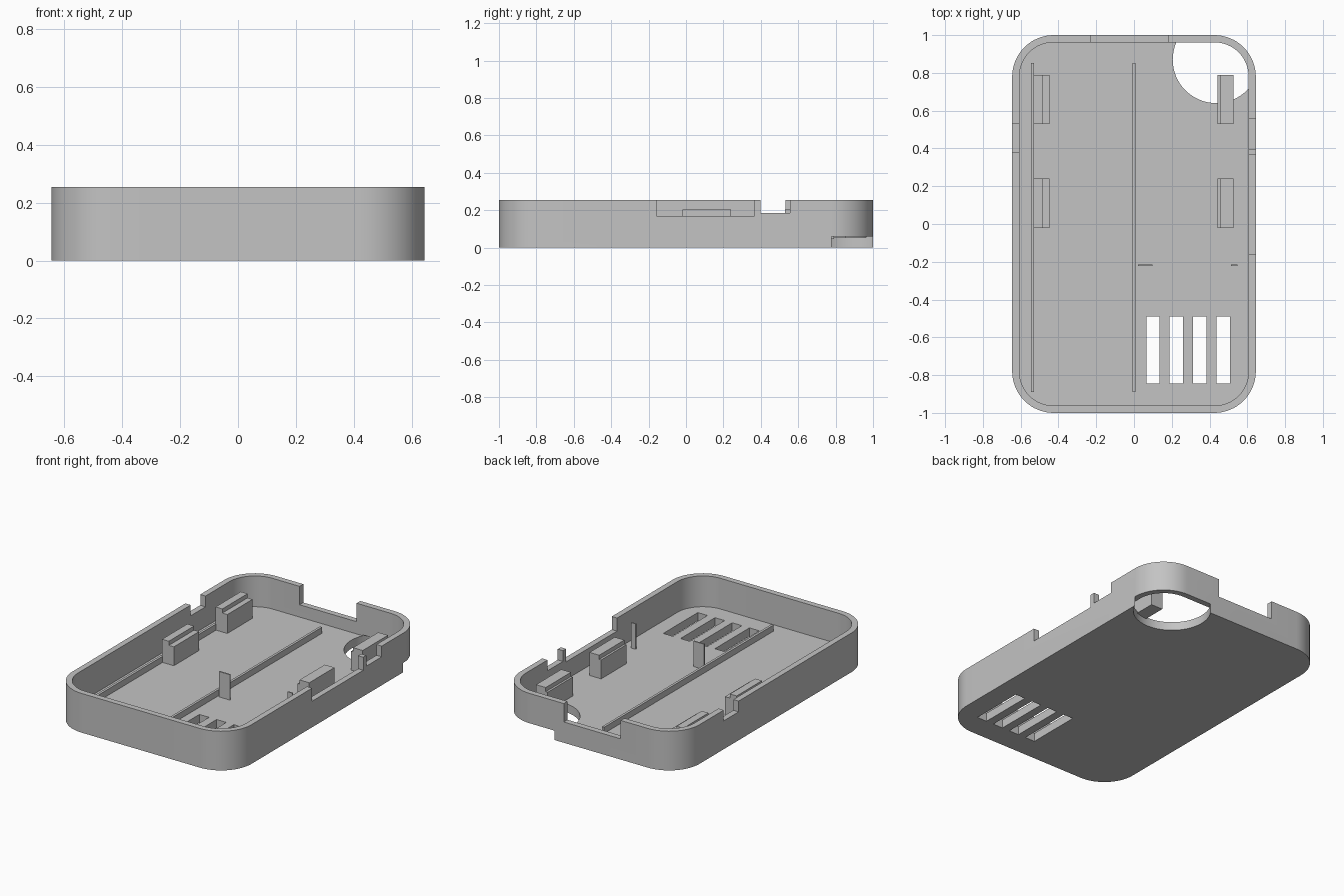
import bpy, bmesh, math

if "Cube" in bpy.data.objects:
    bpy.data.objects.remove(bpy.data.objects["Cube"], do_unlink=True)

grey = bpy.data.materials.new("plain_grey")
grey.use_nodes = True
grey.diffuse_color = (0.55, 0.55, 0.55, 1)
grey.node_tree.nodes["Principled BSDF"].inputs["Base Color"].default_value = (0.55, 0.55, 0.55, 1)

HALF_X, HALF_Y, HEIGHT = 0.645, 1.0, 0.255
WALL, FLOOR, RADIUS = 0.038, 0.055, 0.22


def prism(name, points, low, high, axis="z"):
    """Extrude a closed outline along z, or an x-z outline along y."""
    def place(p, d):
        return (p[0], p[1], d) if axis == "z" else (p[0], d, p[1])
    bm = bmesh.new()
    face = bm.faces.new([bm.verts.new(place(p, low)) for p in points])
    new = bmesh.ops.extrude_face_region(bm, geom=[face])["geom"]
    shift = (0, 0, high - low) if axis == "z" else (0, high - low, 0)
    bmesh.ops.translate(bm, vec=shift, verts=[v for v in new if isinstance(v, bmesh.types.BMVert)])
    bmesh.ops.recalc_face_normals(bm, faces=bm.faces)
    mesh = bpy.data.meshes.new(name)
    bm.to_mesh(mesh)
    bm.free()
    mesh.materials.append(grey)
    ob = bpy.data.objects.new(name, mesh)
    bpy.context.collection.objects.link(ob)
    return ob


def box(name, x0, x1, y0, y1, z0, z1):
    return prism(name, [(x0, y0), (x1, y0), (x1, y1), (x0, y1)], z0, z1)


def arc(cx, cy, r, start, sweep, n):
    angles = [math.radians(start + sweep * i / n) for i in range(n + 1)]
    return [(cx + r * math.cos(a), cy + r * math.sin(a)) for a in angles]


def rounded(hx, hy, r):
    pts = []
    for i, (sx, sy) in enumerate([(1, 1), (-1, 1), (-1, -1), (1, -1)]):
        pts += arc(sx * (hx - r), sy * (hy - r), r, 90 * i, 90, 16)
    return pts


def cut(target, cutter):
    cutter.hide_render = True
    mod = target.modifiers.new("cut", "BOOLEAN")
    mod.operation, mod.solver, mod.object = "DIFFERENCE", "EXACT", cutter
    bpy.context.view_layer.objects.active = target
    bpy.ops.object.modifier_apply(modifier=mod.name)
    bpy.data.objects.remove(cutter, do_unlink=True)


# Open tray with rounded corners
tray = prism("tray_shell", rounded(HALF_X, HALF_Y, RADIUS), 0, HEIGHT)
cut(tray, prism("cavity", rounded(HALF_X - WALL, HALF_Y - WALL, RADIUS - WALL), FLOOR, 0.4))

# Round corner opening through the floor and the foot of the wall
cut(tray, prism("round_opening", arc(0.435, 0.87, 0.23, 0, 360 * 63 / 64, 63), -0.1, 0.061))

# Four speaker slots
for i in range(4):
    x = 0.065 + 0.124 * i
    cut(tray, box("slot", x, x + 0.07, -0.845, -0.49, -0.1, 0.1))

# Notches in the side walls and the back wall
for x0, x1, y0, y1, z in [
    (0.58, 0.7, -0.158, 0.367, 0.17),
    (0.58, 0.7, 0.398, 0.557, 0.185),
    (-0.7, -0.58, 0.38, 0.533, 0.185),
    (-0.23, 0.18, 0.94, 1.1, 0.135),
]:
    cut(tray, box("notch", x0, x1, y0, y1, z, 0.4))

bpy.ops.object.select_all(action="DESELECT")
tray.select_set(True)
bpy.context.view_layer.objects.active = tray
bpy.ops.object.shade_smooth_by_angle(angle=math.radians(30))

# Long floor ribs
for name, x in [("left_rib", 0.0), ("right_rib", -0.537)]:
    box(name, x - 0.008, x + 0.008, -0.89, 0.853, FLOOR - 0.01, 0.095)

# Stepped support blocks along both sides
base = FLOOR - 0.01
for side, outer, step, inner in [("right", -0.533, -0.484, -0.448), ("left", 0.527, 0.457, 0.443)]:
    outline = [(outer, base), (inner, base), (inner, 0.178), (step, 0.178), (step, 0.205), (outer, 0.205)]
    for place, y in [("middle", -0.02), ("back", 0.53)]:
        prism(f"{side}_{place}_support", outline, y, y + 0.26, axis="y")

# Thin upright tabs
box("inner_tab", 0.02, 0.097, -0.223, -0.214, base, 0.22)
box("outer_tab", 0.513, 0.547, -0.223, -0.214, base, 0.22)
